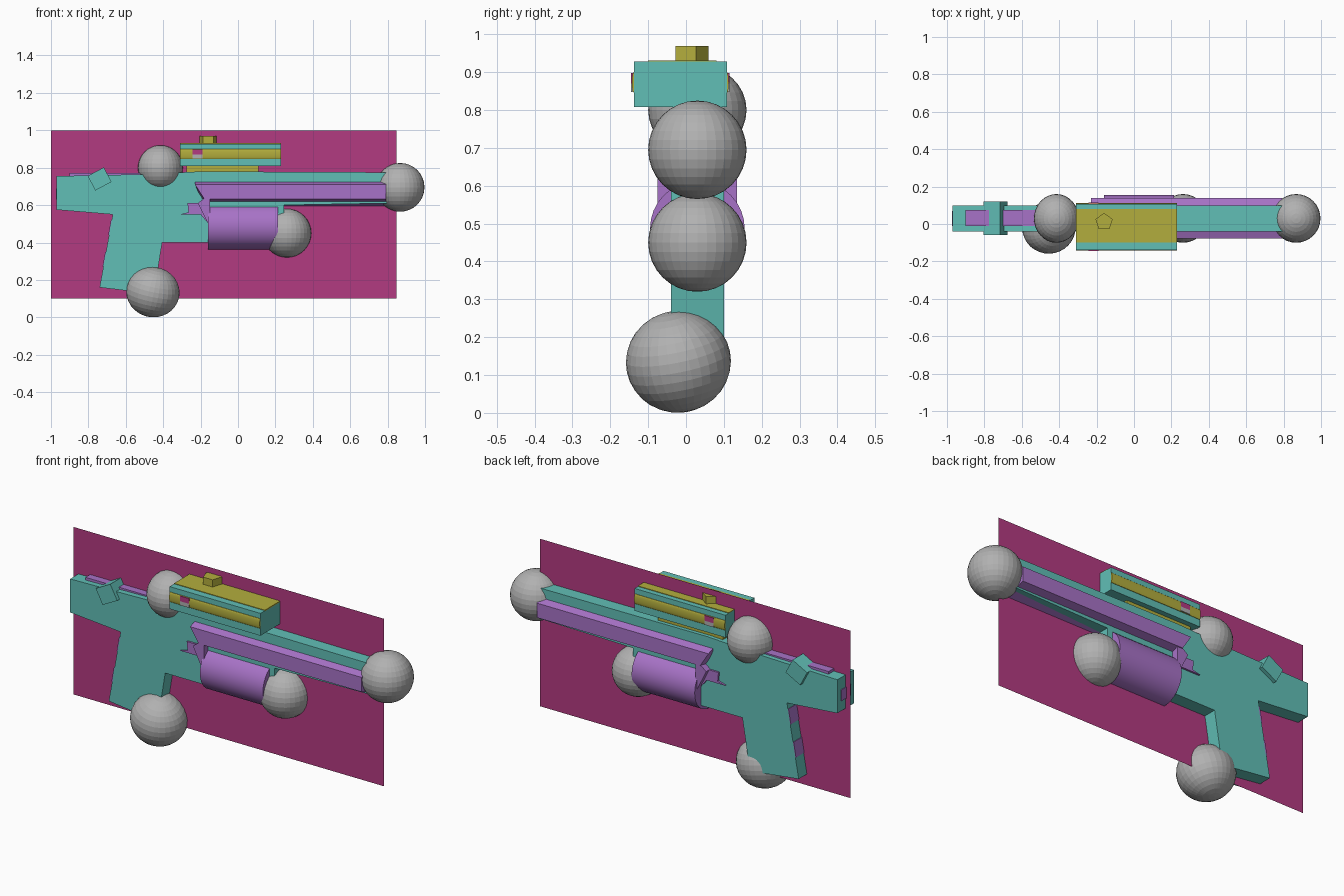
import bpy, bmesh, math
from mathutils import Vector, Matrix

if "Cube" in bpy.data.objects:
    bpy.data.objects.remove(bpy.data.objects["Cube"])

MID = 0.03  # centre plane of the toy in y


def colour(name, rgb):
    m = bpy.data.materials.new(name)
    m.diffuse_color = (*rgb, 1)
    m.use_nodes = True
    m.node_tree.nodes["Principled BSDF"].inputs["Base Color"].default_value = m.diffuse_color
    return m


TEAL = colour("teal", (0.12, 0.52, 0.47))
PURPLE = colour("purple", (0.39, 0.17, 0.57))
MAGENTA = colour("magenta", (0.45, 0.043, 0.22))
GREY = colour("grey", (0.44, 0.44, 0.44))
YELLOW = colour("yellow", (0.45, 0.42, 0.047))


def finish(name, bm, mat):
    bmesh.ops.recalc_face_normals(bm, faces=bm.faces)
    me = bpy.data.meshes.new(name)
    bm.to_mesh(me)
    bm.free()
    me.materials.append(mat)
    ob = bpy.data.objects.new(name, me)
    bpy.context.collection.objects.link(ob)
    return ob


def box(name, mat, x, y, z, tilt=0):
    """Box between the given ranges, tilted about y."""
    bm = bmesh.new()
    bmesh.ops.create_cube(bm, size=1)
    size = [r[1] - r[0] for r in (x, y, z)]
    mid = [(r[1] + r[0]) / 2 for r in (x, y, z)]
    m = (Matrix.Translation(mid) @ Matrix.Rotation(tilt, 4, 'Y')
         @ Matrix.Diagonal((*size, 1)))
    bm.transform(m)
    return finish(name, bm, mat)


def slab(name, mat, outline, y0, y1):
    """Side outline in x, z extruded along y."""
    bm = bmesh.new()
    f = bm.faces.new([bm.verts.new((x, y0, z)) for x, z in outline])
    new = bmesh.ops.extrude_face_region(bm, geom=[f])["geom"]
    bmesh.ops.translate(bm, vec=(0, y1 - y0, 0),
                        verts=[v for v in new if isinstance(v, bmesh.types.BMVert)])
    return finish(name, bm, mat)


def ball(name, centre, radii, tilt=0):
    bm = bmesh.new()
    bmesh.ops.create_uvsphere(bm, u_segments=32, v_segments=16, radius=1)
    bm.transform(Matrix.Translation(centre) @ Matrix.Rotation(tilt, 4, 'X')
                 @ Matrix.Rotation(tilt, 4, 'Y') @ Matrix.Diagonal((*radii, 1)))
    return finish(name, bm, GREY)


def rod(name, mat, x0, x1, y, z, ry, rz, sides):
    """Prism along x with an elliptical section."""
    bm = bmesh.new()
    bmesh.ops.create_cone(bm, cap_ends=True, segments=sides,
                          radius1=1, radius2=1, depth=1)
    for v in bm.verts:
        a = math.atan2(v.co.y, v.co.x)
        v.co = Vector((x0 if v.co.z < 0 else x1,
                       y + ry * math.cos(a), z + rz * math.sin(a)))
    ob = finish(name, bm, mat)
    if sides > 8:
        for p in ob.data.polygons:
            p.use_smooth = len(p.vertices) == 4
    return ob


# Thin backing panel through the middle
bm = bmesh.new()
bm.faces.new([bm.verts.new((x, MID, z)) for x, z in
              ((-1, 0.1), (0.847, 0.1), (0.847, 1), (-1, 1))])
finish("backing_panel", bm, MAGENTA)

# Stock, grip and barrel in one slab
slab("body", TEAL,
     [(-0.97, 0.575), (-0.67, 0.55), (-0.74, 0.16), (-0.45, 0.125), (-0.405, 0.4),
      (0.245, 0.4), (0.245, 0.6), (0.8, 0.61), (0.82, 0.775), (-0.2, 0.78),
      (-0.5, 0.765), (-0.97, 0.755)], -0.04, 0.10)

# Six-sided handguard with a notched rear end
guard = rod("handguard", PURPLE, -0.165, 0.79, MID, 0.672, 0.125, 0.078, 6)
for v in guard.data.vertices:
    if v.co.x < 0:
        if v.co.z > 0.7:
            v.co.x = -0.23
        elif v.co.z < 0.65:
            v.co.x = -0.18

# Round fore grip with jagged rear plates
rod("fore_grip", PURPLE, -0.16, 0.215, MID, 0.487, 0.125, 0.125, 32)
jag = [(-0.31, 0.55), (-0.265, 0.562), (-0.27, 0.61), (-0.15, 0.61),
       (-0.15, 0.5), (-0.175, 0.52), (-0.2, 0.55)]
slab("jagged_plate", PURPLE, jag, -0.05, 0.11)
slab("jagged_tip", PURPLE, [(-0.215, 0.61), (-0.15, 0.66), (-0.15, 0.48)], -0.075, 0.135)

# Balls at the muzzle, fore grip, grip and rear sight
ball("muzzle_ball", (0.867, MID, 0.695), (0.13, 0.13, 0.13))
ball("fore_ball", (0.262, MID, 0.45), (0.13, 0.13, 0.13))
ball("grip_ball", (-0.455, -0.02, 0.135), (0.143, 0.139, 0.134), 0.2)
ball("rear_ball", (-0.415, MID, 0.8), (0.12, 0.13, 0.12))

# Scope: mount, housing, coloured panels and knob
box("scope_mount", YELLOW, (-0.275, 0.11), (-0.02, 0.08), (0.775, 0.812))
box("scope_housing", TEAL, (-0.31, 0.23), (-0.138, 0.108), (0.808, 0.928))
box("scope_top_panel", YELLOW, (-0.31, 0.23), (-0.1, 0.08), (0.925, 0.931))
for side, y, s in (("front", -0.138, -1), ("back", 0.108, 1)):
    rod("scope_stripe_" + side, YELLOW, -0.309, 0.229, y, 0.873, 0.005, 0.027, 16)
    ys = sorted((y, y + s * 0.007))
    box("scope_window_" + side, MAGENTA, (-0.243, -0.19), ys, (0.87, 0.898))
    box("scope_window_lower_" + side, GREY, (-0.243, -0.19), ys, (0.848, 0.87))

bm = bmesh.new()
bmesh.ops.create_cone(bm, cap_ends=True, segments=5, radius1=0.048,
                      radius2=0.048, depth=0.045)
bm.transform(Matrix.Translation((-0.16, 0.011, 0.947)))
finish("scope_knob", bm, YELLOW)

# Tilted block and strip on top of the stock
box("stock_block", TEAL, (-0.789, -0.691), (-0.06, 0.12), (0.696, 0.784), math.radians(-28))
box("stock_strip", PURPLE, (-0.9, -0.45), (-0.01, 0.075), (0.74, 0.771))
box("stock_end_plate", PURPLE, (-0.974, -0.96), (-0.01, 0.07), (0.63, 0.69))

# Inlaid plates on the rear of the grip
for i, z in enumerate((0.48, 0.31)):
    x = -0.74 + (z - 0.16) * 0.07 / 0.39
    box("grip_inlay_%d" % (i + 1), PURPLE, (x - 0.004, x + 0.004),
        (-0.04, 0.1), (z - 0.04, z + 0.04), math.atan(0.07 / 0.39))
